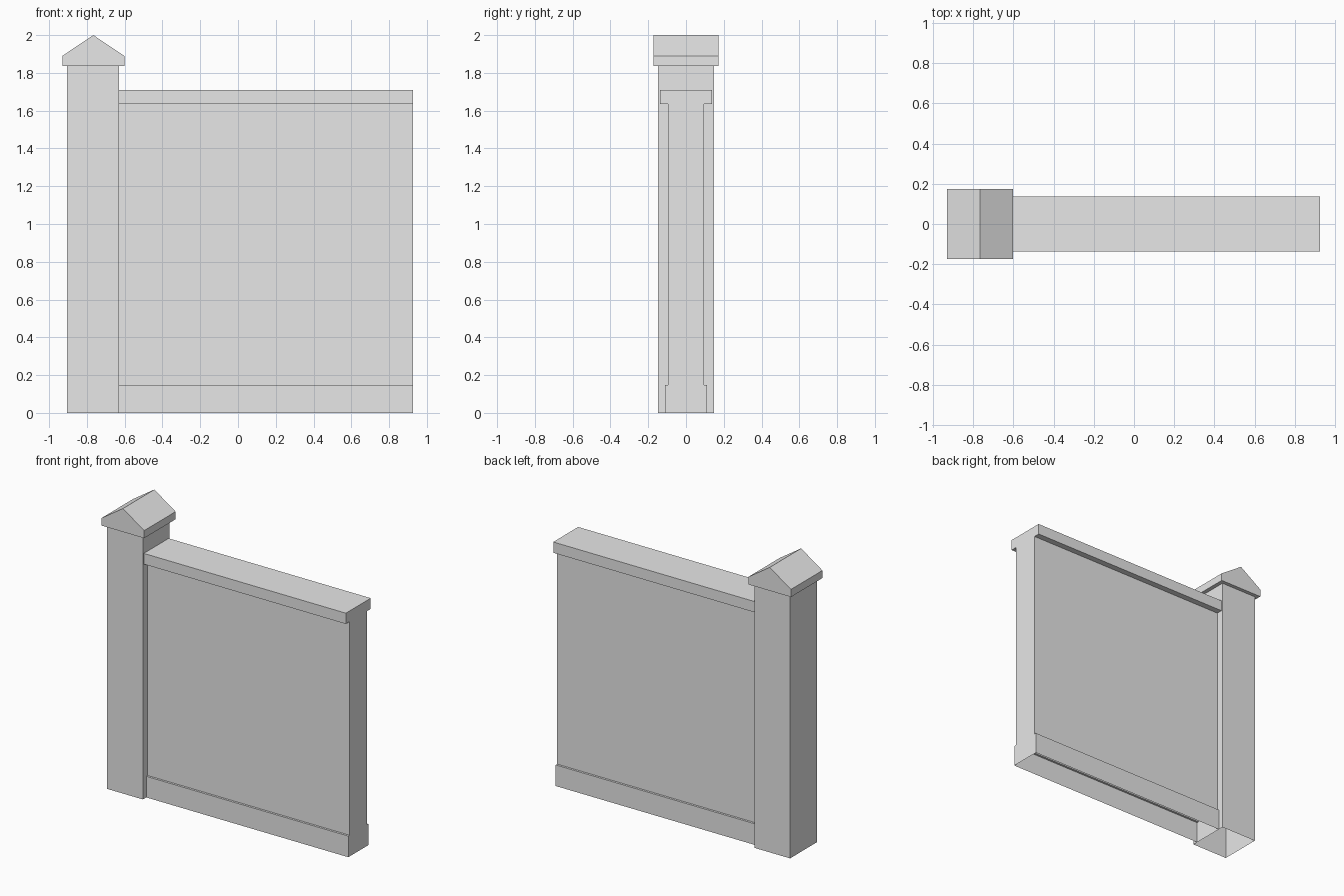
import bpy
import bmesh

cube = bpy.data.objects.get("Cube")
if cube:
    bpy.data.objects.remove(cube, do_unlink=True)

stone = bpy.data.materials.new("plain_grey")
stone.use_nodes = True
grey = (0.8, 0.8, 0.8, 1)
stone.diffuse_color = grey
stone.node_tree.nodes["Principled BSDF"].inputs["Base Color"].default_value = grey


def extrude_profile(name, points, axis, start, end, open_base=False):
    """Sweep a closed 2D profile (horizontal, z) along x or y."""
    def place(p, t):
        return (t, p[0], p[1]) if axis == "x" else (p[0], t, p[1])
    bm = bmesh.new()
    near = [bm.verts.new(place(p, start)) for p in points]
    far = [bm.verts.new(place(p, end)) for p in points]
    bm.faces.new(near)
    bm.faces.new(far)
    for i in range(len(points)):
        j = (i + 1) % len(points)
        bm.faces.new((near[i], near[j], far[j], far[i]))
    bmesh.ops.recalc_face_normals(bm, faces=bm.faces)
    # Hollow underside where the part meets the ground
    if open_base:
        base = [f for f in bm.faces if all(v.co.z < 0.001 for v in f.verts)]
        bmesh.ops.delete(bm, geom=base, context="FACES_ONLY")
    mesh = bpy.data.meshes.new(name)
    bm.to_mesh(mesh)
    bm.free()
    mesh.materials.append(stone)
    obj = bpy.data.objects.new(name, mesh)
    bpy.context.collection.objects.link(obj)
    return obj


# Wall section: plinth, panel and coping, mirrored about its centre plane
half = [(0.11, 0), (0.11, 0.147), (0.095, 0.147), (0.095, 1.635),
        (0.137, 1.635), (0.137, 1.71)]
section = half + [(-y, z) for y, z in reversed(half)]
extrude_profile("wall", section, "x", -0.63, 0.927, open_base=True)

# Pillar shaft
shaft = [(-0.905, 0), (-0.63, 0), (-0.63, 1.837), (-0.905, 1.837)]
extrude_profile("pillar", shaft, "y", -0.147, 0.147, open_base=True)

# Gabled cap with its ridge running front to back
gable = [(-0.93, 1.837), (-0.602, 1.837), (-0.602, 1.89),
         (-0.766, 2), (-0.93, 1.89)]
extrude_profile("pillar_cap", gable, "y", -0.173, 0.173)
